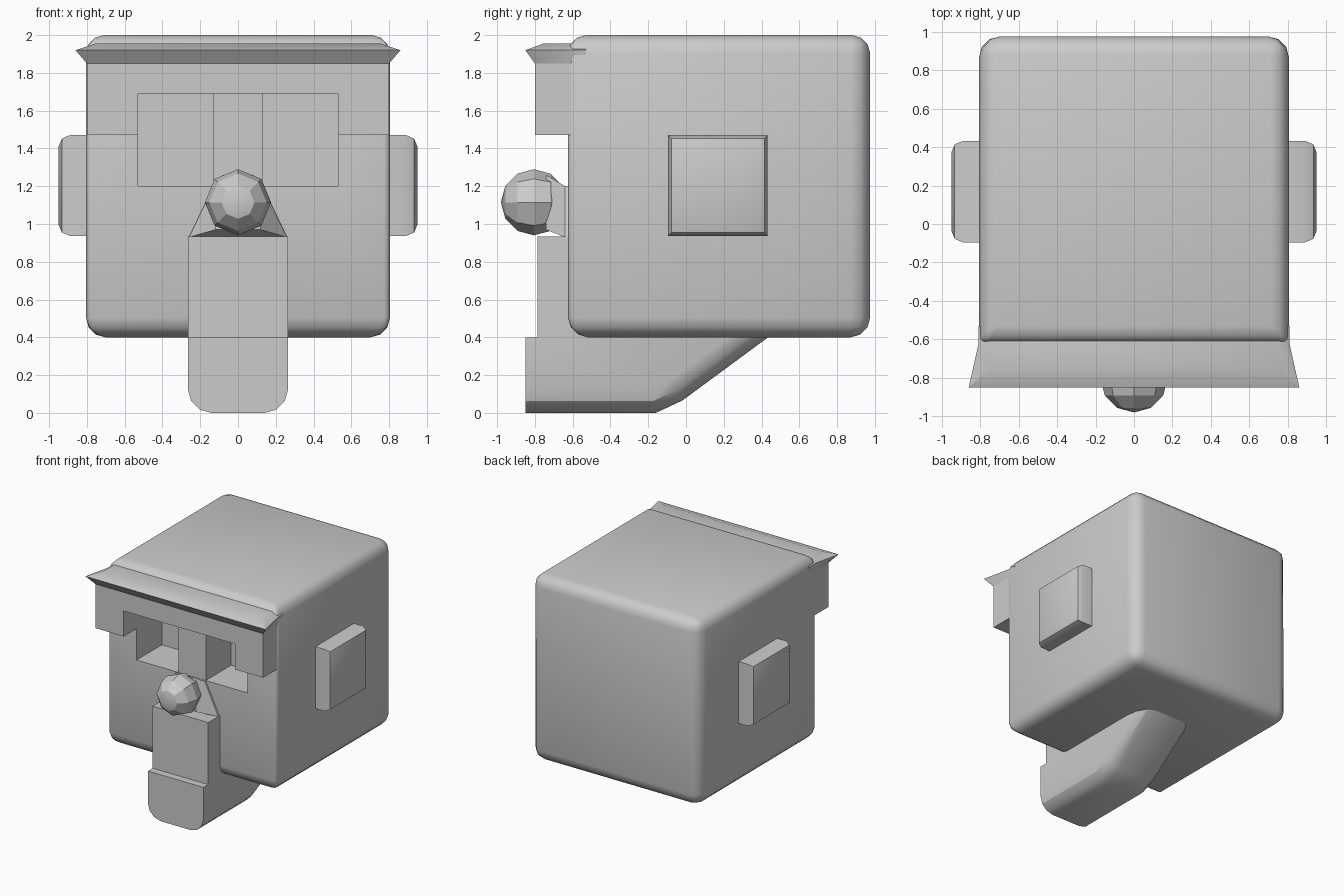
import bpy, bmesh
from math import radians
from mathutils import Matrix

if "Cube" in bpy.data.objects:
    bpy.data.objects.remove(bpy.data.objects["Cube"])


def add(name, bm):
    bmesh.ops.recalc_face_normals(bm, faces=bm.faces)
    me = bpy.data.meshes.new(name)
    bm.to_mesh(me)
    bm.free()
    ob = bpy.data.objects.new(name, me)
    bpy.context.collection.objects.link(ob)
    return ob


def box(lo, hi):
    bm = bmesh.new()
    bmesh.ops.create_cube(bm, size=1)
    for v in bm.verts:
        for i in range(3):
            v.co[i] = lo[i] if v.co[i] < 0 else hi[i]
    return bm


def prism(pts, a, b, axis):
    """Extrude a 2D outline along x (yz outline) or y (xz outline)."""
    bm = bmesh.new()
    place = lambda p, t: (t, p[0], p[1]) if axis == 'x' else (p[0], t, p[1])
    return loft([[place(p, a) for p in pts], [place(p, b) for p in pts]], bm)


def loft(rings, bm=None):
    bm = bm or bmesh.new()
    rs = [[bm.verts.new(c) for c in r] for r in rings]
    n = len(rs[0])
    for lo, hi in zip(rs, rs[1:]):
        for i in range(n):
            j = (i + 1) % n
            bm.faces.new((lo[i], lo[j], hi[j], hi[i]))
    bm.faces.new(rs[0])
    bm.faces.new(rs[-1])
    return bm


def weigh(bm, fn):
    layer = bm.edges.layers.float.new('bevel_weight_edge')
    for e in bm.edges:
        e[layer] = fn(e.verts[0].co, e.verts[1].co)


def bevel(ob, width, seg):
    m = ob.modifiers.new('bevel', 'BEVEL')
    m.width, m.segments, m.limit_method = width, seg, 'WEIGHT'
    m.use_clamp_overlap = False


def finish(ob, angle=35):
    bpy.ops.object.select_all(action='DESELECT')
    ob.select_set(True)
    bpy.context.view_layer.objects.active = ob
    if ob.modifiers:
        bpy.ops.object.convert(target='MESH')
    bpy.ops.object.shade_smooth_by_angle(angle=radians(angle))


# Head: rounded block with tight front vertical edges
bm = box((-.805, -.625, .4), (.805, .975, 2))


def head_weight(a, b):
    if a.y < 0 and b.y < 0 and abs(a.z - b.z) > 1:
        return .3
    return .9 if a.z > 1 and b.z > 1 else 1


weigh(bm, head_weight)
head = add('head', bm)
bevel(head, .105, 3)

# Eye sockets cut into the face
cutters = []
for s in (-1, 1):
    x0, x1 = sorted((s * .13, s * .53))
    c = add('socket_cutter', box((x0, -.9, 1.2), (x1, -.28, 1.69)))
    c.hide_render = True
    m = head.modifiers.new('socket', 'BOOLEAN')
    m.operation, m.object, m.solver = 'DIFFERENCE', c, 'EXACT'
    cutters.append(c)
finish(head)
for c in cutters:
    bpy.data.objects.remove(c)

# Brow: overhanging slab with two side legs
half = [(.53, 1.69), (.53, 1.47), (.8, 1.47), (.8, 1.87)]
outline = half + [(-x, z) for x, z in reversed(half)]
finish(add('brow', prism(outline, -.8, -.59, 'y')), 30)

# Flared cornice above the brow
levels = [(1.85, .8, -.8, .8), (1.92, .86, -.85, .808), (1.955, .755, -.755, .755)]
rings = [[(-xf, yf, z), (xf, yf, z), (xb, -.62, z), (xb, -.53, z),
          (-xb, -.53, z), (-xb, -.62, z)] for z, xf, yf, xb in levels]
finish(add('cornice', loft(rings)), 30)

# Ears
for side, s in (('left', -1), ('right', 1)):
    x0, x1 = sorted((s * .75, s * .95))
    bm = box((x0, -.095, .937), (x1, .432, 1.47))
    weigh(bm, lambda a, b: float(min(abs(a.x), abs(b.x)) > .9))
    ear = add(side + '_ear', bm)
    bevel(ear, .06, 2)
    finish(ear)

# Jaw: stepped outline with a sloped rear and rounded lower edges
jaw_pts = [(-.85, 0), (-.16, 0), (-.02, .065), (.52, .463), (.3, .7),
           (-.5, .935), (-.785, .935), (-.785, .4), (-.85, .4)]
bm = prism(jaw_pts, -.265, .265, 'x')
low = lambda v: v.z < .07 or v.y > .5


def jaw_weight(a, b):
    same_side = a.x * b.x > 0
    if same_side and low(a) and low(b):
        return 1
    return 0


weigh(bm, jaw_weight)
jaw = add('jaw', bm)
bevel(jaw, .125, 3)
finish(jaw, 30)

# Nose: low-poly ball with its pole facing forward
bm = bmesh.new()
bmesh.ops.create_uvsphere(bm, u_segments=8, v_segments=6, radius=.175)
bmesh.ops.transform(bm, verts=bm.verts, matrix=Matrix.Translation(
    (0, -.805, 1.115)) @ Matrix.Rotation(radians(90), 4, 'X'))
finish(add('nose', bm), 20)

# Flared root joining the nose to the face and jaw
rings = [[(-.26, -.6, .93), (.26, -.6, .93), (.13, -.6, 1.2), (-.13, -.6, 1.2)],
         [(-.26, -.64, .93), (.26, -.64, .93), (.13, -.64, 1.2), (-.13, -.64, 1.2)],
         [(-.12, -.74, .97), (.12, -.74, .97), (.08, -.74, 1.26), (-.08, -.74, 1.26)]]
finish(add('nose_root', loft(rings)), 20)
